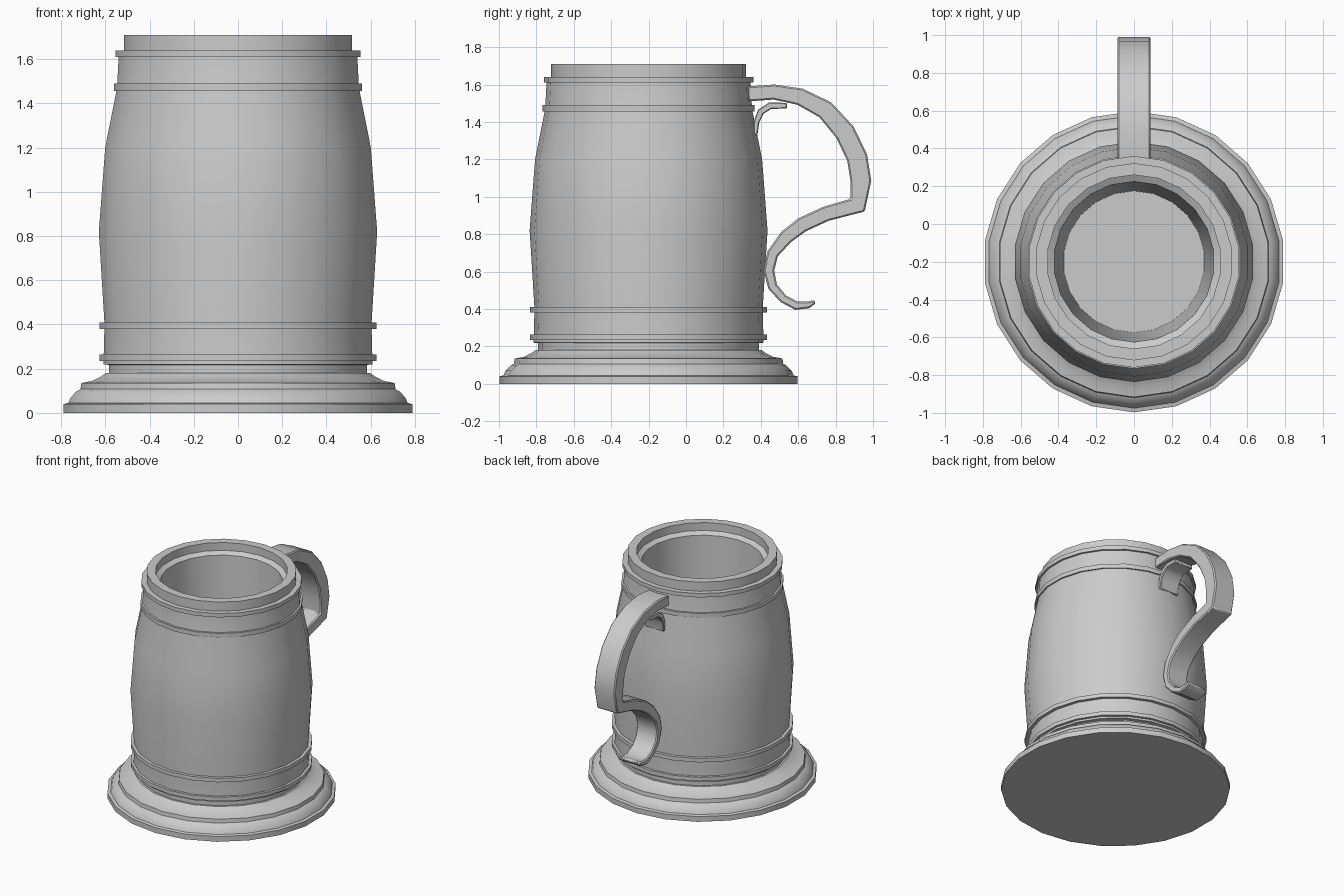
import bpy, bmesh, math
from mathutils import Vector

cube = bpy.data.objects.get("Cube")
if cube:
    bpy.data.objects.remove(cube)

SIDES = 22
AXIS_Y = -0.2

grey = bpy.data.materials.new("pewter grey")
grey.use_nodes = True
COLOUR = (0.6, 0.6, 0.6, 1)
grey.diffuse_color = COLOUR
grey.node_tree.nodes["Principled BSDF"].inputs["Base Color"].default_value = COLOUR


def finish(name, bm, bevel=0):
    bmesh.ops.recalc_face_normals(bm, faces=bm.faces)
    mesh = bpy.data.meshes.new(name)
    bm.to_mesh(mesh)
    bm.free()
    mesh.materials.append(grey)
    obj = bpy.data.objects.new(name, mesh)
    bpy.context.collection.objects.link(obj)
    bpy.ops.object.select_all(action="DESELECT")
    obj.select_set(True)
    bpy.context.view_layer.objects.active = obj
    bpy.ops.object.shade_smooth_by_angle(angle=math.radians(32))
    if bevel:
        mod = obj.modifiers.new("soft edges", "BEVEL")
        mod.width = bevel
        mod.segments = 1
        mod.limit_method = "ANGLE"
        mod.angle_limit = math.radians(60)
    return obj


def lathe(name, profile, closed=False):
    """Turn (radius, height) points around the tankard axis."""
    bm = bmesh.new()
    rings = []
    for r, z in profile:
        ring = []
        for i in range(SIDES):
            a = math.tau * i / SIDES
            ring.append(bm.verts.new((r * math.sin(a), AXIS_Y + r * math.cos(a), z)))
        rings.append(ring)
    pairs = list(zip(rings, rings[1:]))
    if closed:
        pairs.append((rings[-1], rings[0]))
    else:
        bm.faces.new(rings[0])
        bm.faces.new(rings[-1])
    for low, high in pairs:
        for i in range(SIDES):
            j = (i + 1) % SIDES
            bm.faces.new((low[i], low[j], high[j], high[i]))
    return finish(name, bm)


def strap(name, path, half_width, bevel):
    """Sweep a flat bar along (y, z, thickness) points with mitred corners."""
    bm = bmesh.new()
    pts = [Vector((0, y, z)) for y, z, t in path]
    sections = []
    for i, p in enumerate(pts):
        into = (p - pts[max(i - 1, 0)]).normalized()
        out = (pts[min(i + 1, len(pts) - 1)] - p).normalized()
        along = (into + out).normalized()
        mitre = max(along.dot(out), along.dot(into))
        side = Vector((0, -along.z, along.y)) * (path[i][2] / 2 / mitre)
        x = Vector((half_width, 0, 0))
        corners = (p + side - x, p + side + x, p - side + x, p - side - x)
        sections.append([bm.verts.new(c) for c in corners])
    for a, b in zip(sections, sections[1:]):
        for k in range(4):
            n = (k + 1) % 4
            bm.faces.new((a[k], a[n], b[n], b[k]))
    bm.faces.new(sections[0])
    bm.faces.new(sections[-1])
    return finish(name, bm, bevel)


# Stepped foot
lathe("foot", [(.797, 0), (.797, .04), (.775, .045), (.765, .07), (.735, .1),
               (.72, .107), (.716, .135), (.665, .145), (.625, .165), (.605, .18)])

# Vessel: outside up to the lip, then down the inside to the floor
lathe("vessel", [(.59, .17), (.59, .217), (.615, .22), (.61, .4), (.636, .82),
                 (.607, 1.2), (.553, 1.47), (.545, 1.62), (.522, 1.63), (.522, 1.71),
                 (.46, 1.71), (.46, 1.65), (.425, 1.63), (.375, .25)])

# Raised hoops around the vessel
for name, radius, low, high in (("base_hoop", .633, .235, .265),
                                ("lower_hoop", .634, .38, .41),
                                ("upper_hoop", .566, 1.457, 1.49),
                                ("rim_hoop", .56, 1.61, 1.64)):
    inner = radius - .06
    lathe(name, [(inner, low), (radius, low), (radius, high), (inner, high)], True)

# Scrolled handle
strap("handle", [(.33, 1.55, .08), (.47, 1.56, .08), (.61, 1.535, .09),
                 (.745, 1.465, .1), (.85, 1.345, .11), (.915, 1.21, .11),
                 (.935, 1.085, .11), (.917, .955, .085), (.75, .91, .08),
                 (.62, .85, .08), (.535, .785, .075), (.463, .695, .06),
                 (.443, .605, .055), (.463, .52, .05), (.52, .455, .045),
                 (.59, .418, .045), (.655, .422, .035), (.69, .44, .02)], .088, .008)

# Small curled brace below the handle's upper end
strap("handle_brace", [(.54, 1.487, .03), (.45, 1.487, .035), (.4, 1.455, .035),
                       (.377, 1.4, .03), (.372, 1.33, .02)], .08, .005)
